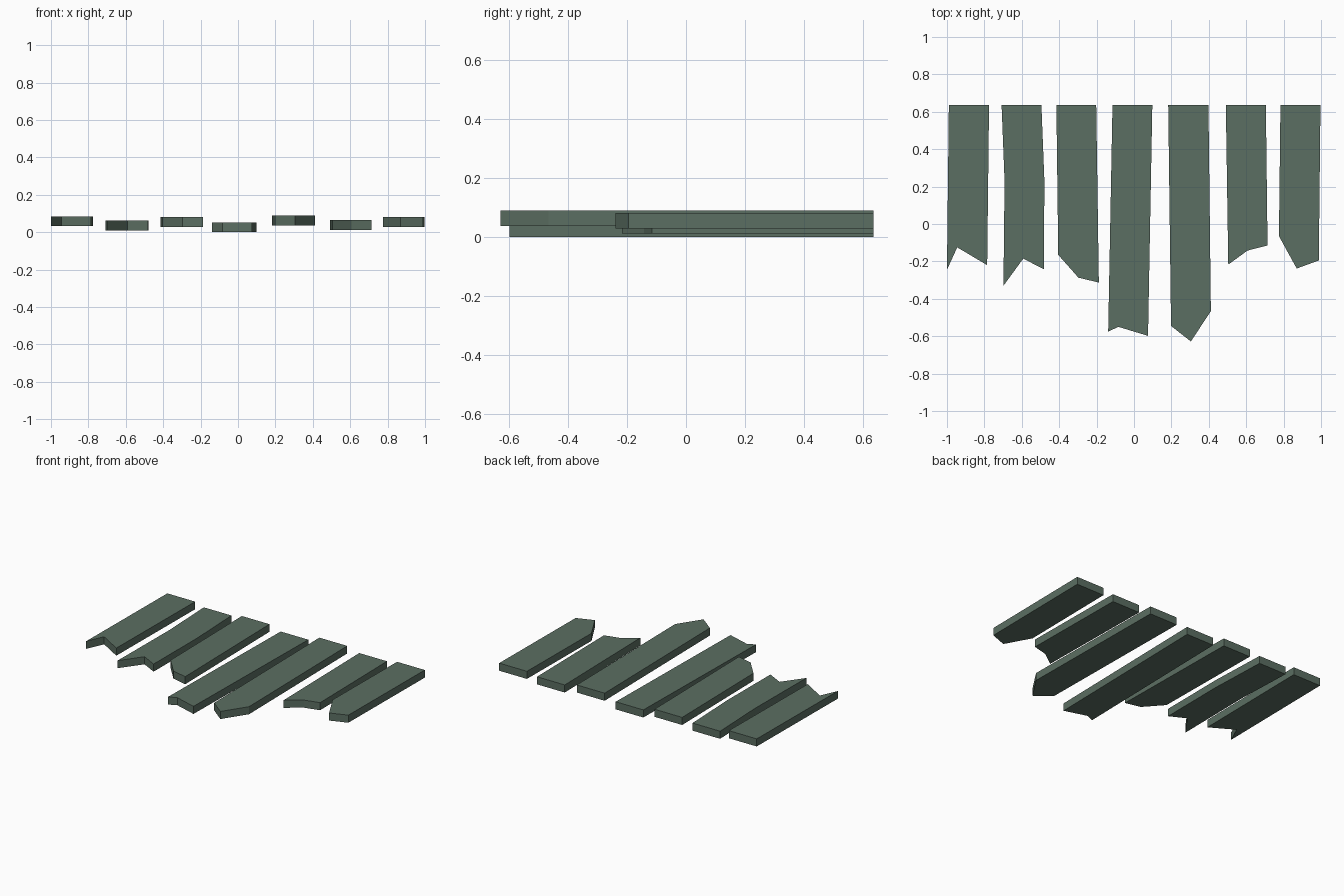
import bpy, bmesh

if "Cube" in bpy.data.objects:
    bpy.data.objects.remove(bpy.data.objects["Cube"])

# Weathered green-grey paint shared by all planks
mat = bpy.data.materials.new("grey_green")
mat.diffuse_color = (0.105, 0.157, 0.122, 1.0)
mat.use_nodes = True
mat.node_tree.nodes["Principled BSDF"].inputs["Base Color"].default_value = mat.diffuse_color

BACK = 0.635      # straight sawn end
THICK = 0.053


def plank(name, z, back, broken, bend=None):
    """Board with a straight back end, optional side bend and a broken front end."""
    left, right = back
    outline = [(left, BACK)]
    if bend:
        outline.append((bend[0], bend[2]))
    outline += broken
    if bend:
        outline.append((bend[1], bend[2]))
    outline.append((right, BACK))
    bm = bmesh.new()
    face = bm.faces.new([bm.verts.new((x, y, z)) for x, y in outline])
    ext = bmesh.ops.extrude_face_region(bm, geom=[face], use_keep_orig=True)
    top = [v for v in ext["geom"] if isinstance(v, bmesh.types.BMVert)]
    bmesh.ops.translate(bm, verts=top, vec=(0, 0, THICK))
    bmesh.ops.recalc_face_normals(bm, faces=bm.faces)
    me = bpy.data.meshes.new(name)
    bm.to_mesh(me)
    bm.free()
    me.materials.append(mat)
    ob = bpy.data.objects.new(name, me)
    bpy.context.collection.objects.link(ob)


# Seven boards, left to right: height, back edge, broken front end
plank("plank_1", 0.032, (-0.99, -0.775), [(-1.0, -0.245), (-0.945, -0.125), (-0.785, -0.22)])
plank("plank_2", 0.010, (-0.708, -0.495), [(-0.698, -0.33), (-0.592, -0.185), (-0.482, -0.242)],
      bend=(-0.692, -0.479, 0.23))
plank("plank_3", 0.028, (-0.415, -0.202), [(-0.405, -0.165), (-0.297, -0.287), (-0.188, -0.313)])
plank("plank_4", 0.0, (-0.115, 0.098), [(-0.138, -0.575), (-0.083, -0.55), (0.075, -0.598)])
plank("plank_5", 0.037, (0.183, 0.398), [(0.198, -0.545), (0.304, -0.628), (0.411, -0.466)])
plank("plank_6", 0.012, (0.491, 0.705), [(0.504, -0.217), (0.607, -0.142), (0.714, -0.115)])
plank("plank_7", 0.029, (0.783, 0.997), [(0.775, -0.065), (0.87, -0.238), (0.988, -0.195)])
